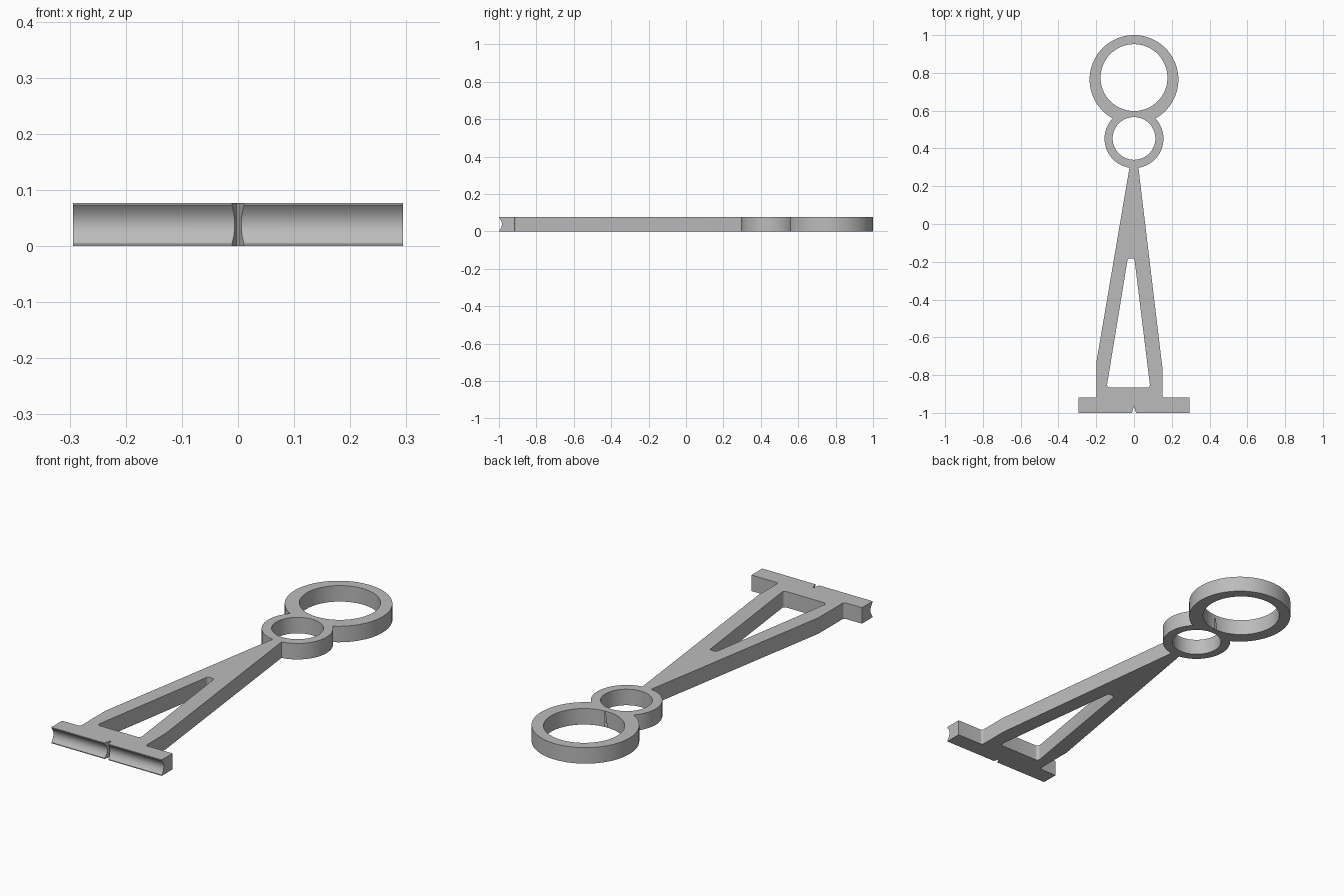
import bpy, bmesh, math
from mathutils import Vector

HEIGHT = 0.077

if "Cube" in bpy.data.objects:
    bpy.data.objects.remove(bpy.data.objects["Cube"], do_unlink=True)

grey = bpy.data.materials.new("plain grey")
grey.use_nodes = True
colour = (0.5, 0.5, 0.5, 1)
grey.diffuse_color = colour
grey.node_tree.nodes["Principled BSDF"].inputs["Base Color"].default_value = colour


def rounded(corners, steps=6):
    """Outline from (x, y, radius) corners; radius 0 stays sharp."""
    out = []
    for i, (x, y, r) in enumerate(corners):
        p = Vector((x, y))
        if r == 0:
            out.append(p)
            continue
        a = (Vector(corners[i - 1][:2]) - p).normalized()
        b = (Vector(corners[(i + 1) % len(corners)][:2]) - p).normalized()
        half = a.angle(b) / 2
        centre = p + (a + b).normalized() * r / math.sin(half)
        start = p + a * r / math.tan(half) - centre
        end = p + b * r / math.tan(half) - centre
        sweep = start.angle_signed(end)
        for k in range(steps + 1):
            t = -sweep * k / steps
            c, s = math.cos(t), math.sin(t)
            out.append(centre + Vector((c * start.x - s * start.y, s * start.x + c * start.y)))
    return out


def circle(y, r, n=96):
    return [Vector((r * math.cos(k * math.tau / n), y + r * math.sin(k * math.tau / n)))
            for k in range(n)]


def prism(name, points, low, high, along_x=False):
    """Extrude an outline along z, or a (y, z) outline along x."""
    bm = bmesh.new()
    place = (lambda p: (low, p[0], p[1])) if along_x else (lambda p: (p[0], p[1], low))
    face = bm.faces.new([bm.verts.new(place(p)) for p in points])
    moved = bmesh.ops.extrude_face_region(bm, geom=[face])["geom"]
    shift = Vector((high - low, 0, 0)) if along_x else Vector((0, 0, high - low))
    bmesh.ops.translate(bm, vec=shift, verts=[v for v in moved if isinstance(v, bmesh.types.BMVert)])
    bmesh.ops.recalc_face_normals(bm, faces=bm.faces)
    mesh = bpy.data.meshes.new(name)
    bm.to_mesh(mesh)
    bm.free()
    mesh.materials.append(grey)
    obj = bpy.data.objects.new(name, mesh)
    bpy.context.collection.objects.link(obj)
    return obj


def combine(target, other, operation):
    mod = target.modifiers.new(operation.lower(), 'BOOLEAN')
    mod.operation, mod.solver, mod.object = operation, 'EXACT', other
    bpy.context.view_layer.objects.active = target
    bpy.ops.object.modifier_apply(modifier=mod.name)
    bpy.data.objects.remove(other, do_unlink=True)


# Tapered arm standing on a wide foot bar
body = prism("ringed_bracket", rounded([
    (-0.294, -1, 0), (0.294, -1, 0), (0.294, -0.918, 0), (0.151, -0.918, 0.01),
    (0.151, -0.767, 0), (0.022, 0.31, 0), (-0.022, 0.31, 0),
    (-0.198, -0.725, 0), (-0.198, -0.918, 0.01), (-0.294, -0.918, 0)]), 0, HEIGHT)

# Two ring bodies
for name, y, r in (("small_disc", 0.452, 0.156), ("large_disc", 0.765, 0.235)):
    combine(body, prism(name, circle(y, r), 0, HEIGHT), 'UNION')

# Ring holes and triangular window
holes = [circle(0.453, 0.113), circle(0.775, 0.177),
         rounded([(-0.145, -0.866, 0.015), (0.086, -0.866, 0.015),
                  (0.002, -0.182, 0.012), (-0.033, -0.182, 0.012)])]
for points in holes:
    combine(body, prism("hole_cutter", points, -0.1, 0.2), 'DIFFERENCE')

# Concave groove along the front of the foot bar
lip, depth, steps = 0.004, 0.016, 20
groove = [(-1.05, lip)]
for k in range(steps + 1):
    t = k / steps
    groove.append((-1 + depth * 4 * t * (1 - t), lip + (HEIGHT - 2 * lip) * t))
groove.append((-1.05, HEIGHT - lip))
combine(body, prism("groove_cutter", groove, -0.4, 0.4, along_x=True), 'DIFFERENCE')

# Flared centre notch
side = [(0.013, -1.02), (0.011, -1), (0.007, -0.988), (0.004, -0.976), (0.002, -0.967)]
notch = side + [(-x, y) for x, y in reversed(side)]
combine(body, prism("notch_cutter", notch, -0.1, 0.2), 'DIFFERENCE')

# Smooth curved walls, crisp rims
bpy.ops.object.select_all(action='DESELECT')
body.select_set(True)
bpy.context.view_layer.objects.active = body
bpy.ops.object.shade_smooth_by_angle(angle=math.radians(30))
